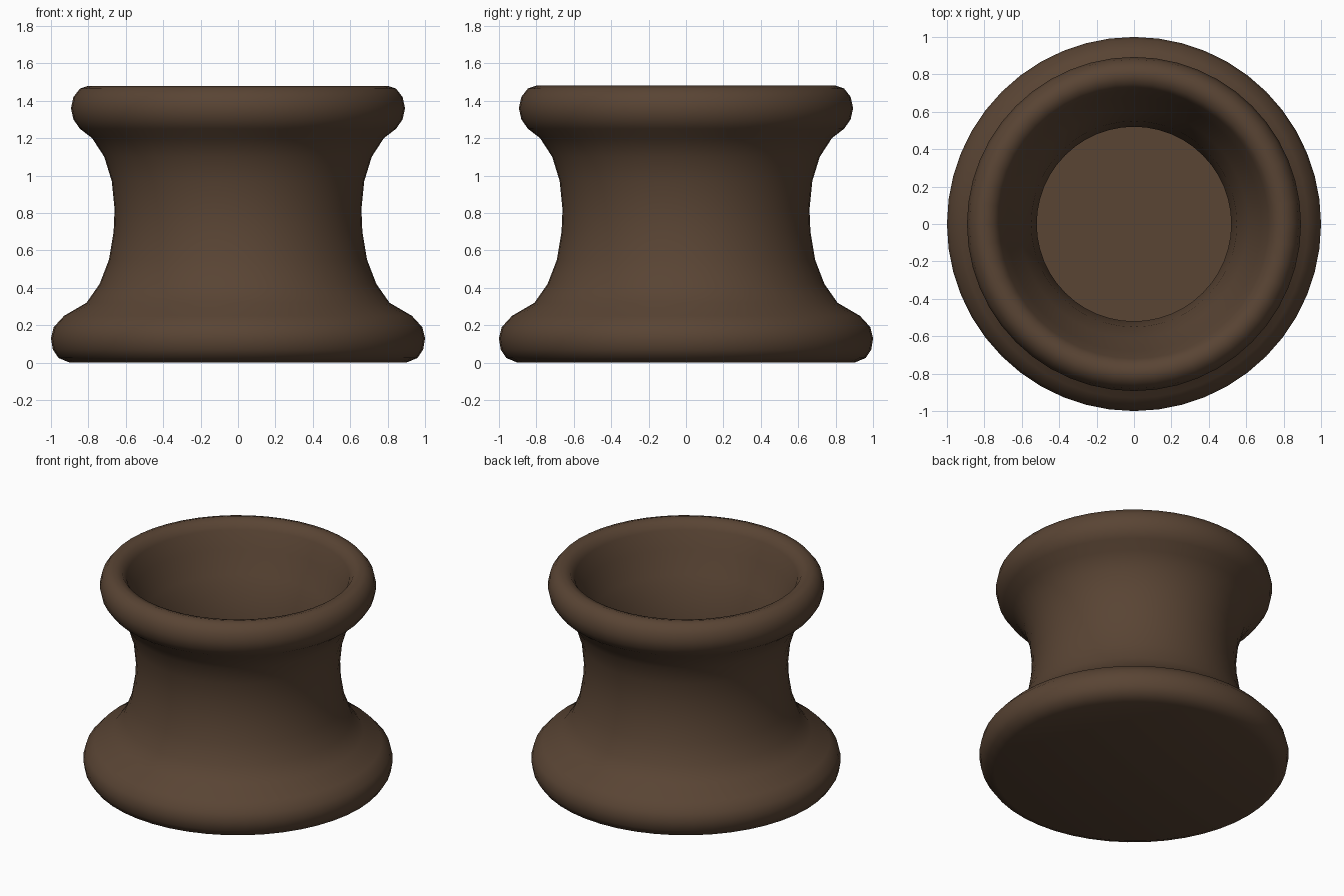
import bpy, bmesh, math

cube = bpy.data.objects.get("Cube")
if cube:
    bpy.data.objects.remove(cube, do_unlink=True)

brown = bpy.data.materials.new("dark brown")
brown.use_nodes = True
colour = (0.1, 0.058, 0.034, 1)
brown.diffuse_color = colour
bsdf = brown.node_tree.nodes["Principled BSDF"]
bsdf.inputs["Base Color"].default_value = colour
bsdf.inputs["Roughness"].default_value = 0.8

# Profile as (radius, height), from underside centre to cavity floor centre
foot = [(0, 0), (0.9, 0), (0.96, 0.025), (0.99, 0.07), (1, 0.13),
        (0.985, 0.19), (0.93, 0.25), (0.81, 0.32)]
waist = [(0.74, 0.42), (0.69, 0.55), (0.665, 0.7), (0.66, 0.82),
         (0.675, 0.97), (0.715, 1.1), (0.78, 1.2)]
lip = [(0.845, 1.25), (0.88, 1.3), (0.893, 1.36), (0.88, 1.42),
       (0.845, 1.465), (0.8, 1.48), (0.75, 1.465), (0.72, 1.42)]
cavity = [(0.68, 1.3), (0.61, 1.15), (0.55, 1), (0.52, 0.8),
          (0.52, 0.6), (0.52, 0.4), (0.52, 0.22), (0, 0.22)]


def lathe(name, profile, sides, material):
    """Spin a profile around z into a closed solid."""
    bm = bmesh.new()
    verts = [bm.verts.new((r, 0, z)) for r, z in profile]
    edges = [bm.edges.new(pair) for pair in zip(verts, verts[1:])]
    bmesh.ops.spin(bm, geom=verts + edges, cent=(0, 0, 0), axis=(0, 0, 1),
                   angle=math.tau, steps=sides)
    bmesh.ops.remove_doubles(bm, verts=bm.verts, dist=0.0005)
    bmesh.ops.recalc_face_normals(bm, faces=bm.faces)
    mesh = bpy.data.meshes.new(name)
    bm.to_mesh(mesh)
    bm.free()
    mesh.materials.append(material)
    obj = bpy.data.objects.new(name, mesh)
    bpy.context.collection.objects.link(obj)
    return obj


pot = lathe("flared_pot", foot + waist + lip + cavity, 48, brown)
bpy.ops.object.select_all(action="DESELECT")
pot.select_set(True)
bpy.context.view_layer.objects.active = pot
bpy.ops.object.shade_smooth_by_angle(angle=math.radians(50))
